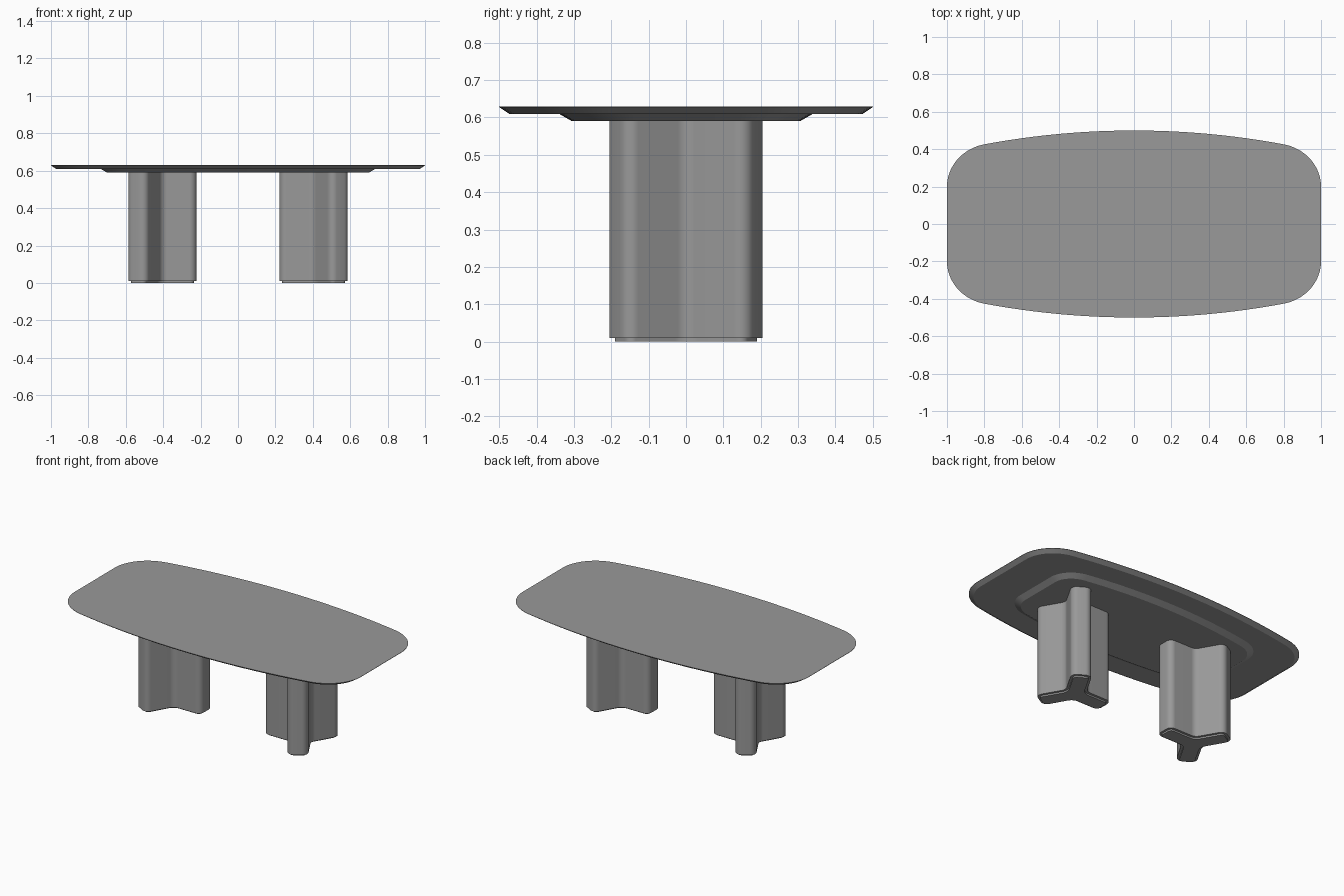
import bpy, bmesh
from math import radians, pi, sin, cos, tan
from mathutils import Vector

if "Cube" in bpy.data.objects:
    bpy.data.objects.remove(bpy.data.objects["Cube"])

GREY = bpy.data.materials.new("dark_grey")
GREY.diffuse_color = (.32, .32, .32, 1)
GREY.use_nodes = True
GREY.node_tree.nodes["Principled BSDF"].inputs["Base Color"].default_value = GREY.diffuse_color


def fillet(corners, seg=8):
    """Round each (point, radius) corner of a closed outline."""
    out = []
    n = len(corners)
    for i, (p, r) in enumerate(corners):
        a = (corners[i - 1][0] - p).normalized()
        b = (corners[(i + 1) % n][0] - p).normalized()
        half = a.angle(b) / 2
        mid = (a + b).normalized()
        centre = p + mid * (r / sin(half))
        side = (a - b).normalized()
        for k in range(seg + 1):
            t = (pi / 2 - half) * (1 - 2 * k / seg)
            out.append(centre - mid * (r * cos(t)) + side * (r * sin(t)))
    return out


def inset(pts, d):
    """Move a counter-clockwise outline inwards by d."""
    out = []
    for i, p in enumerate(pts):
        t = (pts[(i + 1) % len(pts)] - pts[i - 1]).normalized()
        out.append(p + Vector((-t.y, t.x)) * d)
    return out


def loft(name, layers):
    """Solid through (outline, z) layers listed from bottom to top."""
    bm = bmesh.new()
    rings = [[bm.verts.new((p.x, p.y, z)) for p in pts] for pts, z in layers]
    n = len(rings[0])
    for lo, hi in zip(rings, rings[1:]):
        for i in range(n):
            j = (i + 1) % n
            bm.faces.new((lo[i], lo[j], hi[j], hi[i]))
    bm.faces.new(rings[0][::-1])
    bm.faces.new(rings[-1])
    bmesh.ops.recalc_face_normals(bm, faces=bm.faces)
    mesh = bpy.data.meshes.new(name)
    bm.to_mesh(mesh)
    bm.free()
    mesh.materials.append(GREY)
    ob = bpy.data.objects.new(name, mesh)
    bpy.context.collection.objects.link(ob)
    bpy.ops.object.select_all(action='DESELECT')
    ob.select_set(True)
    bpy.context.view_layer.objects.active = ob
    bpy.ops.object.shade_smooth_by_angle(angle=radians(25))
    return ob


def top_outline(sx=1.0, sy=1.0):
    """Boat-shaped outline: bowed long sides, rounded corners, flat ends."""
    R = 4.36
    a, c, b = Vector((1, .2)), Vector((1, .389)), Vector((.8, .426))
    c1, c2 = a.lerp(c, .58), b.lerp(c, .58)
    quarter = []
    for k in range(17):
        t = k / 16
        u = 1 - t
        quarter.append(a * u**3 + c1 * 3 * u * u * t + c2 * 3 * u * t * t + b * t**3)
    for k in range(1, 13):
        x = .8 * (1 - k / 12)
        quarter.append(Vector((x, .5 - R + (R * R - x * x) ** .5)))
    half = quarter + [Vector((-p.x, p.y)) for p in quarter[-2::-1]]
    full = half + [-p for p in half]
    return [Vector((p.x * sx, p.y * sy)) for p in full]


def leg_outline(cx, turn, d=0.0):
    """Three-armed star with rounded tips and filleted inner corners, inset by d."""
    w, R = .06 - d, .218 - d
    corners = []
    for k in range(3):
        ang = turn + k * 2 * pi / 3
        u = Vector((cos(ang), sin(ang)))
        v = Vector((-u.y, u.x))
        inner = Vector((cos(ang + pi / 3), sin(ang + pi / 3))) * (w / sin(pi / 3))
        corners += [(u * R - v * w, .037 - d), (u * R + v * w, .037 - d), (inner, .045 + d)]
    return [p + Vector((cx, 0)) for p in fillet(corners)]


# Table top with undercut edge
outline = top_outline()
loft("table_top", [(inset(outline, .027), .61), (outline, .628), (outline, .63)])

# Smaller chamfered panel beneath the top
panel = top_outline(.735, .68)
loft("under_panel", [(inset(panel, .035), .59), (panel, .61)])

# Mirrored pedestal legs on recessed feet
for side, cx, turn in (("left", -.439, 0), ("right", .439, pi)):
    body = leg_outline(cx, turn)
    foot = leg_outline(cx, turn, .015)
    loft(side + "_leg", [(body, .01), (body, .59)])
    loft(side + "_foot", [(foot, 0), (foot, .01)])
